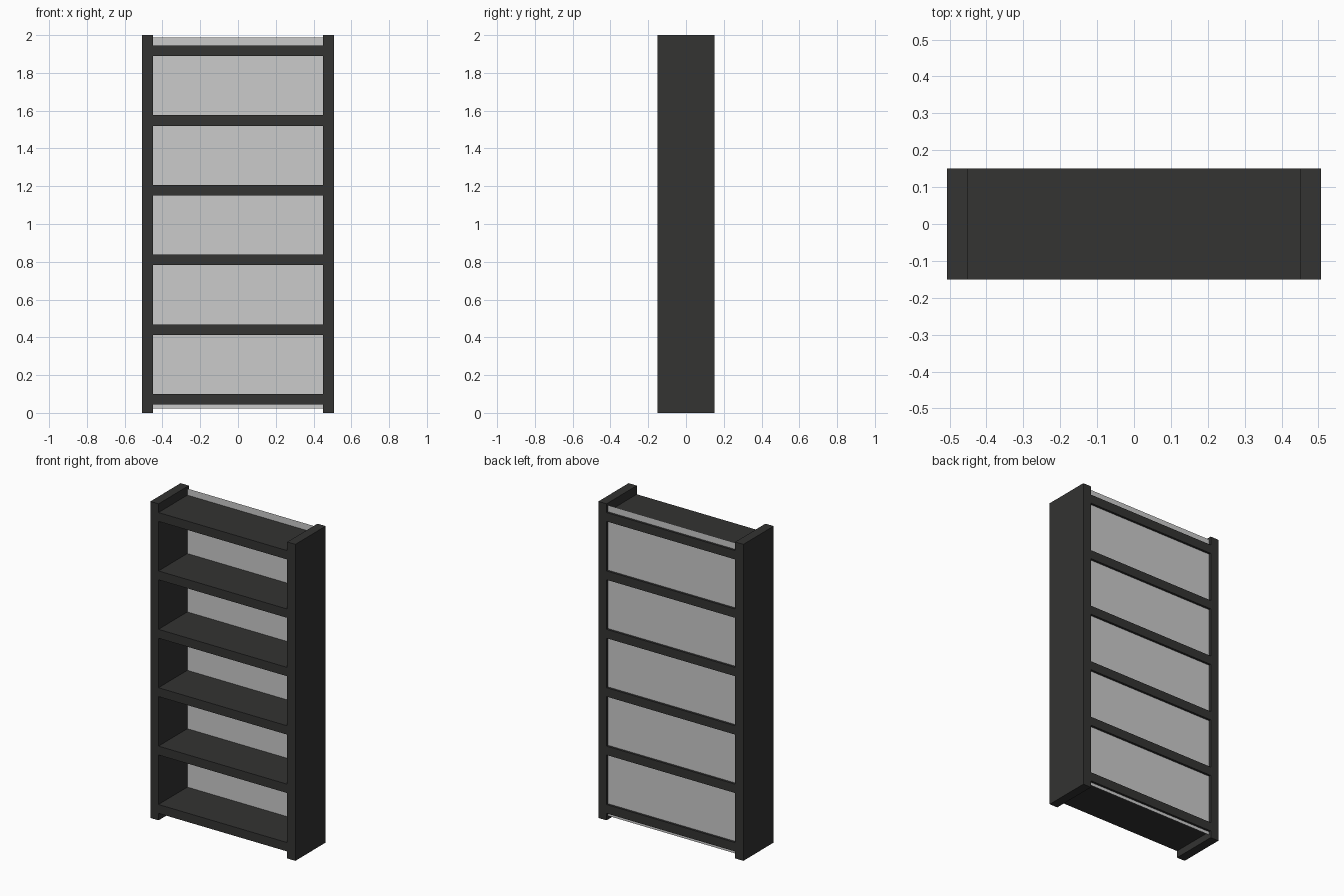
import bpy

if "Cube" in bpy.data.objects:
    bpy.data.objects.remove(bpy.data.objects["Cube"])

# Overall dimensions
HALF_W, INNER_W, HALF_D = 0.507, 0.45, 0.151
SHELF_T = 0.056

dark = bpy.data.materials.new("dark_wood")
dark.diffuse_color = (0.033, 0.033, 0.032, 1)
dark.use_nodes = True
dark.node_tree.nodes["Principled BSDF"].inputs["Base Color"].default_value = dark.diffuse_color


def box(name, lo, hi, mat=None):
    bpy.ops.mesh.primitive_cube_add(size=1, location=[(a + b) / 2 for a, b in zip(lo, hi)])
    ob = bpy.context.object
    ob.name = name
    ob.scale = [b - a for a, b in zip(lo, hi)]
    bpy.ops.object.transform_apply(location=False, rotation=False, scale=True)
    if mat:
        ob.data.materials.append(mat)
    return ob


# Upright side panels
box("left_side", (-HALF_W, -HALF_D, 0), (-INNER_W, HALF_D, 2), dark)
box("right_side", (INNER_W, -HALF_D, 0), (HALF_W, HALF_D, 2), dark)

# Six evenly spaced shelves
for i in range(6):
    z = 0.072 + i * 0.369
    box(f"shelf_{i + 1}", (-INNER_W, -HALF_D, z - SHELF_T / 2),
        (INNER_W, HALF_D, z + SHELF_T / 2), dark)

# Thin back panel, set slightly in from the rear edge
bpy.ops.mesh.primitive_plane_add(size=1, location=(0, 0.137, 1.005), rotation=(1.5707963, 0, 0))
back = bpy.context.object
back.name = "back_panel"
back.scale = (INNER_W * 2, 1.963, 1)
bpy.ops.object.transform_apply(location=False, rotation=True, scale=True)
